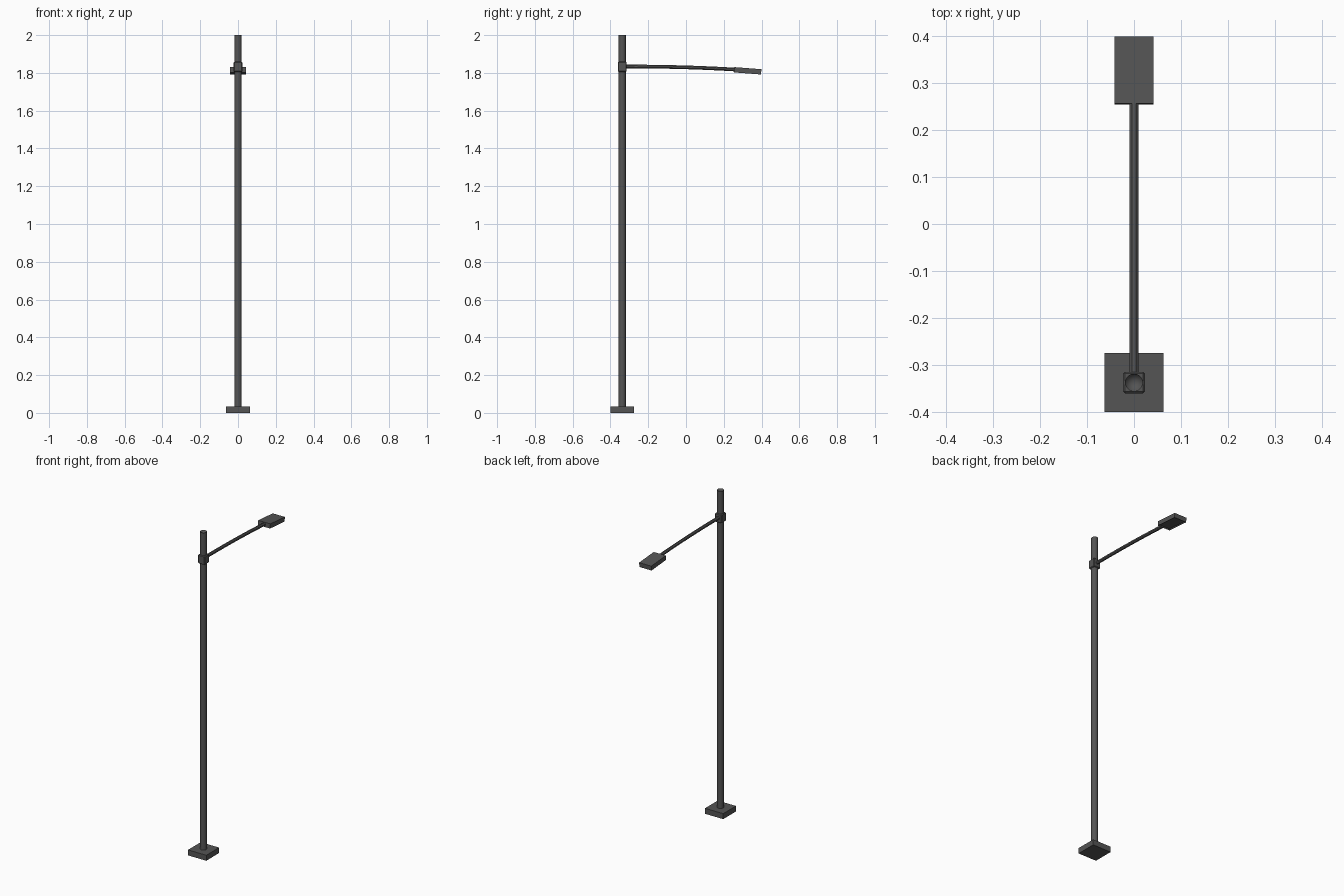
import bpy, bmesh, math
from mathutils import Vector, Matrix

if "Cube" in bpy.data.objects:
    bpy.data.objects.remove(bpy.data.objects["Cube"])

metal = bpy.data.materials.new("dark_grey_metal")
metal.diffuse_color = (0.09, 0.09, 0.09, 1)
metal.use_nodes = True
metal.node_tree.nodes["Principled BSDF"].inputs["Base Color"].default_value = metal.diffuse_color
POLE_Y = -0.3375


def finish(name, bm, smooth=False):
    bmesh.ops.recalc_face_normals(bm, faces=bm.faces[:])
    me = bpy.data.meshes.new(name)
    bm.to_mesh(me)
    bm.free()
    me.materials.append(metal)
    ob = bpy.data.objects.new(name, me)
    bpy.context.collection.objects.link(ob)
    if smooth:
        bpy.ops.object.select_all(action='DESELECT')
        ob.select_set(True)
        bpy.context.view_layer.objects.active = ob
        bpy.ops.object.shade_smooth_by_angle(angle=math.radians(40))
    return ob


def box_mesh(size, center, tilt=0.0):
    bm = bmesh.new()
    m = Matrix.Translation(center) @ Matrix.Rotation(tilt, 4, 'X') @ Matrix.Diagonal((*size, 1))
    bmesh.ops.create_cube(bm, size=1, matrix=m)
    return bm


def sweep(bm, path, radius, sides):
    """Round tube along a path lying in the YZ plane."""
    rings = []
    for i, p in enumerate(path):
        t = (path[min(i + 1, len(path) - 1)] - path[max(i - 1, 0)]).normalized()
        side = Vector((1, 0, 0))
        up = side.cross(t)
        ring = []
        for k in range(sides):
            a = 2 * math.pi * (k + 0.5) / sides
            ring.append(bm.verts.new(p + radius * (math.cos(a) * side + math.sin(a) * up)))
        rings.append(ring)
    for a, b in zip(rings, rings[1:]):
        for k in range(sides):
            j = (k + 1) % sides
            bm.faces.new((a[k], a[j], b[j], b[k]))
    bm.faces.new(rings[0])
    return bm.faces.new(rings[-1])


# Square foot plate
finish("base_plate", box_mesh((0.125, 0.125, 0.034), (0, POLE_Y, 0.017)))

# Pole, with a small hollow in its top end
bm = bmesh.new()
top = sweep(bm, [Vector((0, POLE_Y, 0.03)), Vector((0, POLE_Y, 2.0))], 0.019, 16)
center = bmesh.ops.poke(bm, faces=[top])["verts"][0]
center.co.z -= 0.03
finish("pole", bm, True)

# Clamp holding the arm, with slightly chamfered edges
bm = box_mesh((0.046, 0.046, 0.054), (0, POLE_Y, 1.832))
bmesh.ops.bevel(bm, geom=bm.edges[:], offset=0.004, segments=1, affect='EDGES')
finish("arm_clamp", bm)

# Gently drooping arm
bm = bmesh.new()
path = []
for i in range(11):
    t = i / 10
    path.append(Vector((0, POLE_Y + 0.61 * t, 1.834 - 0.017 * t ** 2.2)))
sweep(bm, path, 0.0105, 8)
finish("lamp_arm", bm, True)

# Lamp head, tilted with the arm, with a shallow recess underneath
bm = box_mesh((0.083, 0.143, 0.028), (0, 0.327, 1.811), -math.radians(4.5))
bm.normal_update()
under = min(bm.faces, key=lambda f: f.normal.z)
bmesh.ops.inset_region(bm, faces=[under], thickness=0.008)
bmesh.ops.translate(bm, verts=under.verts[:], vec=(0, 0, 0.006))
finish("lamp_head", bm)
